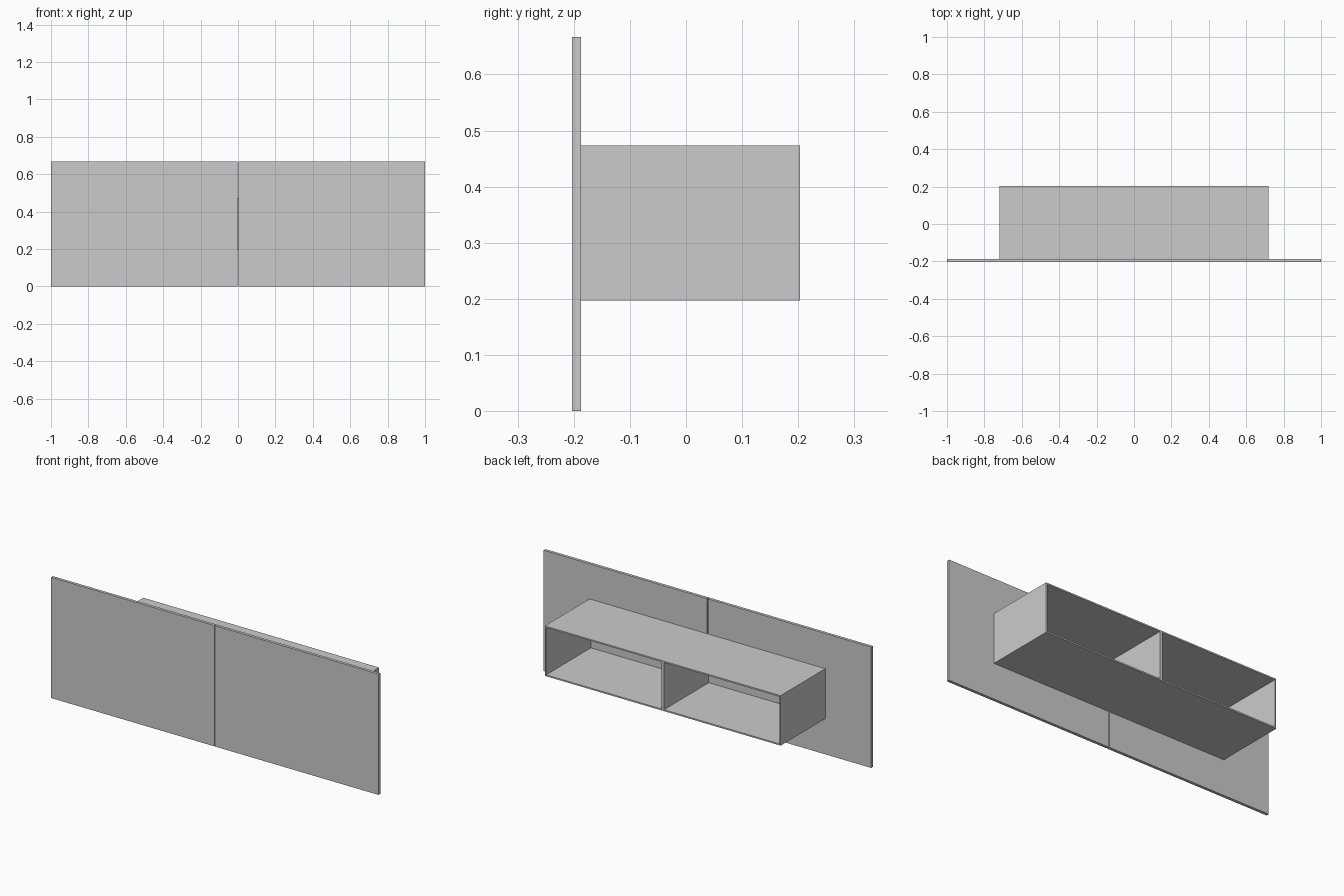
import bpy

if "Cube" in bpy.data.objects:
    bpy.data.objects.remove(bpy.data.objects["Cube"])

T = 0.008              # shelf board thickness
W = 0.72               # width of one shelf box
Y0, Y1 = -0.187, 0.203  # shelf depth range
Z0, Z1 = 0.197, 0.473   # shelf height range


def board(name, x, y, z):
    """Box spanning the given (min, max) ranges."""
    lo, hi = zip(x, y, z)
    bpy.ops.mesh.primitive_cube_add(size=1, location=[(a + b) / 2 for a, b in zip(lo, hi)])
    ob = bpy.context.object
    ob.name = name
    ob.scale = [b - a for a, b in zip(lo, hi)]
    bpy.ops.object.transform_apply(location=False, rotation=False, scale=True)
    return ob


for side, s in (("left", -1), ("right", 1)):
    def span(a, b):
        return tuple(sorted((s * a, s * b)))

    # Front panel half, with a narrow seam at the centre
    board(f"{side}_front_panel", span(0.002, 1.0), (-0.203, Y0), (0, 0.667))

    # Shelf box, open at the back and closed off by the front panel
    board(f"{side}_shelf_bottom", span(0, W), (Y0, Y1), (Z0, Z0 + T))
    board(f"{side}_shelf_top", span(T, W - T), (Y0, Y1), (Z1 - T, Z1))
    board(f"{side}_shelf_inner_side", span(0, T), (Y0, Y1), (Z0 + T, Z1))
    board(f"{side}_shelf_outer_side", span(W - T, W), (Y0, Y1), (Z0 + T, Z1))
